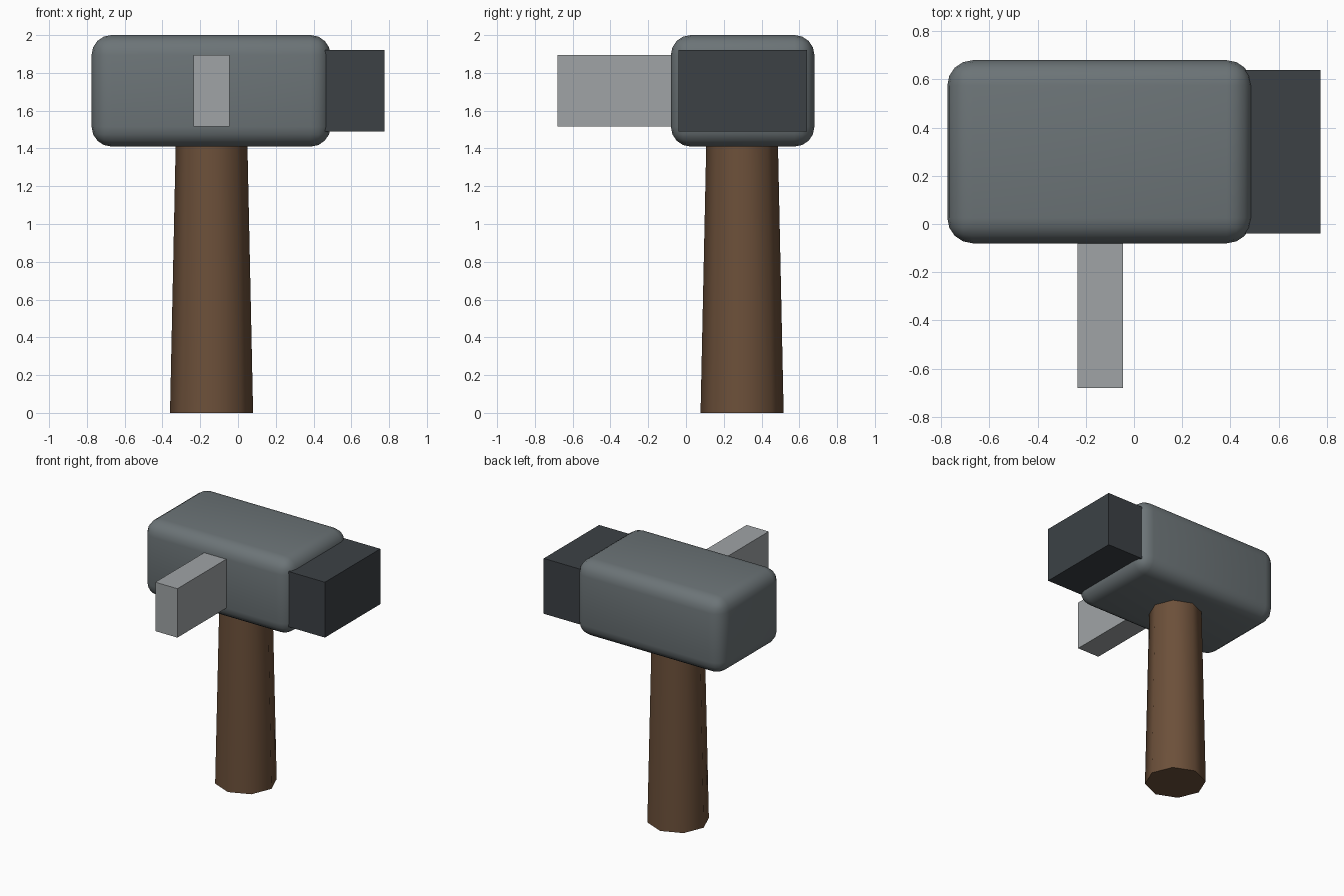
import bpy, math

if "Cube" in bpy.data.objects:
    bpy.data.objects.remove(bpy.data.objects["Cube"])


def material(name, rgb):
    m = bpy.data.materials.new(name)
    m.diffuse_color = (*rgb, 1)
    m.use_nodes = True
    m.node_tree.nodes["Principled BSDF"].inputs["Base Color"].default_value = m.diffuse_color
    return m


def box(name, x, y, z, mat):
    """Box from (min, max) ranges on each axis."""
    spans = (x, y, z)
    bpy.ops.mesh.primitive_cube_add(size=1, location=[(a + b) / 2 for a, b in spans])
    ob = bpy.context.object
    ob.name = name
    ob.scale = [b - a for a, b in spans]
    bpy.ops.object.transform_apply(location=False, rotation=False, scale=True)
    ob.data.materials.append(mat)
    return ob


steel = material("steel", (0.15, 0.175, 0.185))
dark_steel = material("dark_steel", (0.045, 0.053, 0.06))
light_steel = material("light_steel", (0.35, 0.37, 0.38))
wood = material("wood", (0.15, 0.08, 0.042))

# Rounded hammer head
head = box("head", (-0.775, 0.49), (-0.08, 0.68), (1.41, 2.0), steel)
bevel = head.modifiers.new("round_edges", "BEVEL")
bevel.width = 0.105
bevel.segments = 4
bpy.ops.object.modifier_apply(modifier="round_edges")
bpy.ops.object.shade_smooth_by_angle(angle=math.radians(35))

# Striking block on the right end, and side spike towards the front
box("striking_block", (0.42, 0.775), (-0.04, 0.64), (1.49, 1.92), dark_steel)
box("side_spike", (-0.235, -0.045), (-0.68, -0.04), (1.515, 1.895), light_steel)

# Tapered eight-sided handle, set slightly into the head
height = 1.46
bpy.ops.mesh.primitive_cone_add(vertices=8, radius1=0.22, radius2=0.189,
                                depth=height, location=(-0.14, 0.297, height / 2))
handle = bpy.context.object
handle.name = "handle"
handle.data.materials.append(wood)
bpy.ops.object.shade_smooth_by_angle(angle=math.radians(50))
